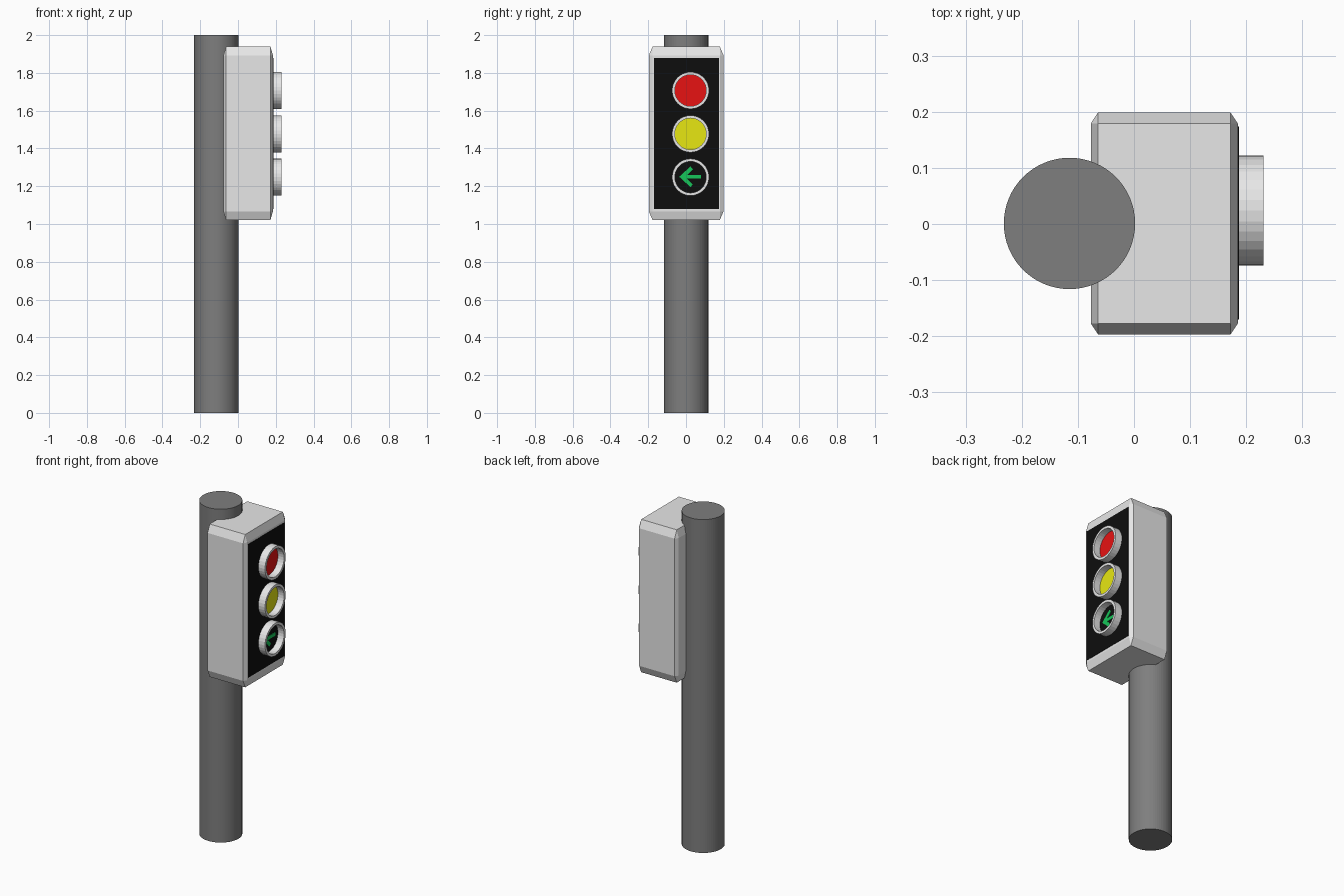
import bpy
import bmesh
from math import pi
from mathutils import Matrix

if "Cube" in bpy.data.objects:
    bpy.data.objects.remove(bpy.data.objects["Cube"])


def material(name, r, g, b):
    m = bpy.data.materials.new(name)
    m.use_nodes = True
    m.diffuse_color = (r, g, b, 1)
    m.node_tree.nodes["Principled BSDF"].inputs["Base Color"].default_value = (r, g, b, 1)
    return m


pole_grey = material("pole grey", 0.21, 0.21, 0.21)
light_grey = material("light grey", 0.8, 0.8, 0.8)
black = material("panel black", 0.004, 0.004, 0.004)
red = material("lens red", 0.8, 0.006, 0.006)
yellow = material("lens yellow", 0.8, 0.8, 0.006)
green = material("arrow green", 0.008, 0.56, 0.1)


def finish(name, bm, mat, loc):
    bmesh.ops.recalc_face_normals(bm, faces=bm.faces)
    mesh = bpy.data.meshes.new(name)
    bm.to_mesh(mesh)
    bm.free()
    mesh.materials.append(mat)
    ob = bpy.data.objects.new(name, mesh)
    ob.location = loc
    bpy.context.collection.objects.link(ob)
    return ob


def box(name, size, loc, mat, bevel=0):
    """Box whose chamfer is cut before scaling, so it stretches with the sides."""
    bm = bmesh.new()
    bmesh.ops.create_cube(bm, size=1)
    if bevel:
        bmesh.ops.bevel(bm, geom=bm.edges[:], offset=bevel, segments=1,
                        profile=0.5, affect='EDGES')
    bmesh.ops.scale(bm, vec=size, verts=bm.verts)
    return finish(name, bm, mat, loc)


def cylinder(name, radius, depth, loc, mat, sides, along_x=False):
    bm = bmesh.new()
    bmesh.ops.create_cone(bm, cap_ends=True, segments=sides, radius1=radius,
                          radius2=radius, depth=depth)
    if along_x:
        bmesh.ops.rotate(bm, matrix=Matrix.Rotation(pi / 2, 3, 'Y'), verts=bm.verts)
    return finish(name, bm, mat, loc)


def ring(name, outer, inner, depth, loc, mat, sides):
    """Rectangular section spun around the x axis."""
    bm = bmesh.new()
    section = [(0, outer), (depth, outer), (depth, inner), (0, inner)]
    verts = [bm.verts.new((x, 0, r)) for x, r in section]
    edges = [bm.edges.new((verts[i], verts[(i + 1) % 4])) for i in range(4)]
    bmesh.ops.spin(bm, geom=verts + edges, cent=(0, 0, 0), axis=(1, 0, 0),
                   angle=2 * pi, steps=sides, use_merge=True)
    bmesh.ops.remove_doubles(bm, verts=bm.verts, dist=0.0001)
    return finish(name, bm, mat, loc)


def plate(name, outline, thickness, loc, mat):
    """Flat outline in the y-z plane given thickness towards +x."""
    bm = bmesh.new()
    face = bm.faces.new([bm.verts.new((0, y, z)) for y, z in outline])
    new = bmesh.ops.extrude_face_region(bm, geom=[face])["geom"]
    bmesh.ops.translate(bm, vec=(thickness, 0, 0),
                        verts=[v for v in new if isinstance(v, bmesh.types.BMVert)])
    return finish(name, bm, mat, loc)


# Pole
cylinder("pole", 0.117, 2, (-0.115, 0.001, 1), pole_grey, 64)

# Signal housing and its dark face
box("housing", (0.262, 0.396, 0.917), (0.054, 0.001, 1.48), light_grey, 0.05)
box("face_panel", (0.006, 0.344, 0.8), (0.184, 0.002, 1.48), black)

# Three rimmed lamps
LAMP_Y = 0.024
for name, z, mat in (("top", 1.707, red), ("middle", 1.477, yellow), ("bottom", 1.248, black)):
    ring(name + "_rim", 0.098, 0.083, 0.046, (0.185, LAMP_Y, z), light_grey, 32)
    cylinder(name + "_lens", 0.084, 0.006, (0.187, LAMP_Y, z), mat, 32, True)

# Arrow in the bottom lamp: upper half outline mirrored to the lower half
half = [(-0.06, 0), (0, 0.055), (0.012, 0.04), (-0.018, 0.01), (0.055, 0.01)]
arrow = half + [(y, -z) for y, z in reversed(half[1:])]
plate("arrow", arrow, 0.004, (0.189, LAMP_Y, 1.25), green)
